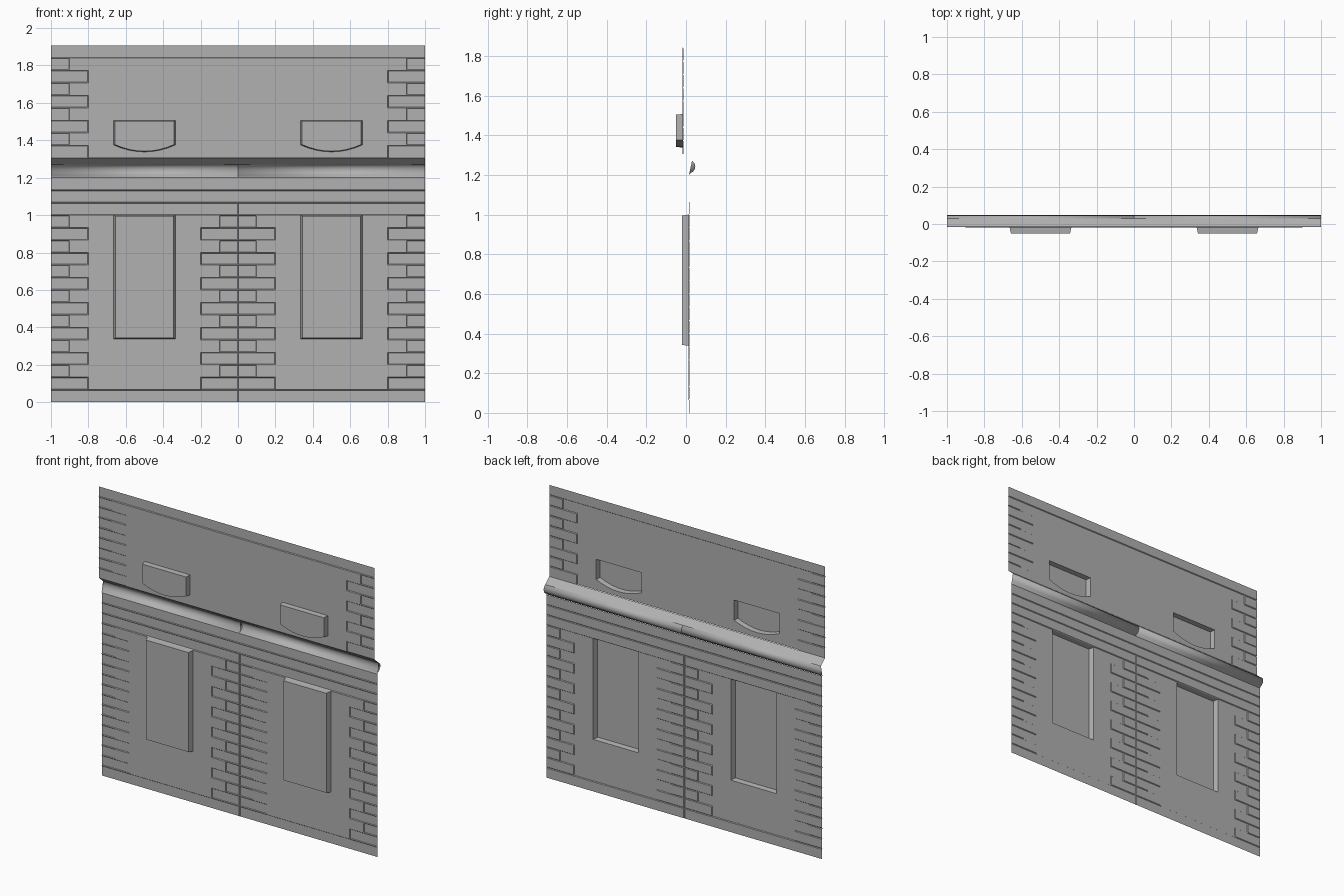
import bpy, bmesh, math

if "Cube" in bpy.data.objects:
    bpy.data.objects.remove(bpy.data.objects["Cube"])

R = 1 / 15          # brick row height
J = 0.004           # brick bevel width
RAISE = 0.005       # how far bricks stand proud of the wall
INSET = 0.033       # window recess depth

GREY = bpy.data.materials.new("dark_grey")
GREY.diffuse_color = (0.44, 0.44, 0.44, 1)
GREY.use_nodes = True
GREY.node_tree.nodes["Principled BSDF"].inputs["Base Color"].default_value = GREY.diffuse_color


def finish(name, bm, smooth=False):
    bmesh.ops.remove_doubles(bm, verts=bm.verts, dist=1e-5)
    for f in bm.faces:
        f.smooth = smooth
    me = bpy.data.meshes.new(name)
    bm.to_mesh(me)
    bm.free()
    me.materials.append(GREY)
    ob = bpy.data.objects.new(name, me)
    bpy.context.collection.objects.link(ob)
    return ob


def face(bm, pts):
    return bm.faces.new([bm.verts.new(p) for p in pts])


def wall(name, y, z0, bricks, lines, rows, win):
    """Single sheet with raised, bevelled bricks given as (x0, x1, z0, z1)."""
    wx0, wx1, wz0, wz1 = win
    ztop = z0 + rows * R
    xs = {-1.0, 1.0, wx0, wx1, -wx0, -wx1}
    for v in lines:
        for o in (-J, 0, J):
            xs |= {v + o, -v + o}
    zs = {z0, ztop, wz0, wz1}
    for k in range(1, rows):
        zs |= {z0 + k * R + o for o in (-J, 0, J)}

    def tidy(s):
        return sorted({round(v, 5) for v in s})
    xs, zs = tidy(xs), tidy(zs)
    e = 1e-4

    def height(x, z):
        touch = 0
        for a, b, c, d in bricks:
            # bricks run straight out past the outer edges of the wall
            a, b = (a - 1 if a <= -1 else a), (b + 1 if b >= 1 else b)
            c, d = (c - 1 if c <= z0 else c), (d + 1 if d >= ztop - e else d)
            if a + e < x < b - e and c + e < z < d - e:
                return RAISE
            if a - e < x < b + e and c - e < z < d + e:
                touch += 1
        return RAISE * 0.3 if touch > 1 else 0

    bm = bmesh.new()
    grid = [[bm.verts.new((x, y + height(x, z), z)) for z in zs] for x in xs]
    for i in range(len(xs) - 1):
        for j in range(len(zs) - 1):
            mx, mz = abs(xs[i] + xs[i + 1]) / 2, (zs[j] + zs[j + 1]) / 2
            if wx0 < mx < wx1 and wz0 < mz < wz1:
                continue
            bm.faces.new([grid[i][j], grid[i][j + 1], grid[i + 1][j + 1], grid[i + 1][j]])
    finish(name, bm)


def recess(name, y, cx, outline, taper, fill_z=None):
    """Sunken window pane with tapered sides; outline is (x, z) about cx."""
    bm = bmesh.new()
    zc = (min(p[1] for p in outline) + max(p[1] for p in outline)) / 2
    hx = max(p[0] for p in outline)
    hz = max(p[1] for p in outline) - zc
    outer = [(cx + x, y, z) for x, z in outline]
    inner = [(cx + x * (1 - taper / hx), y - INSET, zc + (z - zc) * (1 - taper / 2 / hz))
             for x, z in outline]
    n = len(outer)
    for k in range(n):
        m = (k + 1) % n
        face(bm, [outer[k], inner[k], inner[m], outer[m]])
    face(bm, inner[::-1])
    # wall left under the curved sill
    if fill_z is not None:
        for p, q in zip(outer[1:-2], outer[2:-1]):
            face(bm, [p, q, (q[0], y, fill_z), (p[0], y, fill_z)][::-1])
    finish(name, bm)


def quoin(edge, into, z, wide):
    """One brick starting at x = edge and running in direction into."""
    end = edge + into * (0.2 if wide else 0.1)
    return (min(edge, end), max(edge, end), z, z + R)


# lower wall: plinth, quoins on both bays, three bands on top
LY = 0.013
low = []
for r in range(18):
    z = r * R
    if r > 15:
        low.append((-1, 1, z, z + R))
    elif r in (0, 15):
        low += [(-1, 0, z, z + R), (0, 1, z, z + R)]
    else:
        for edge, into in ((-1, 1), (0, -1), (0, 1), (1, -1)):
            low.append(quoin(edge, into, z, r % 2 == 1))
wall("lower_wall", LY, 0.0, low, (0, 0.1, 0.2, 0.8, 0.9), 18, (0.335, 0.665, 0.338, 1.0))

# upper wall: quoins at both ends, one band on top
UY, UZ = -0.018, 1.3067
up = [(-1, 1, UZ + 8 * R, UZ + 9 * R)]
for r in range(8):
    for edge in (-1, 1):
        up.append(quoin(edge, -edge, UZ + r * R, r % 2 == 0))
wall("upper_wall", UY, UZ, up, (0.8, 0.9), 9, (0.335, 0.665, 1.335, 1.507))

# window recesses
rect = [(-0.165, 1.0), (-0.165, 0.338), (0.165, 0.338), (0.165, 1.0)]
arch = [(-0.165, 1.507)]
for k in range(9):
    t = k / 4 - 1
    arch.append((0.165 * t, 1.338 + 0.037 * t * t))
arch.append((0.165, 1.507))
for side, cx in (("left", -0.5), ("right", 0.5)):
    recess("lower_window_" + side, LY, cx, rect, 0.01)
    recess("upper_window_" + side, UY, cx, arch, 0.007, 1.335)

# rounded cornice: two smooth lengths with capped ends
prof = [(0.015, 1.2), (0.022, 1.209), (0.034, 1.215), (0.043, 1.226),
        (0.047, 1.241), (0.045, 1.255), (0.038, 1.265), (0.03, 1.27)]
for side, x0, x1 in (("left", -1, 0), ("right", 0, 1)):
    bm = bmesh.new()
    for p, q in zip(prof, prof[1:]):
        face(bm, [(x1, *p), (x1, *q), (x0, *q), (x0, *p)])
    face(bm, [(x0, *p) for p in prof][::-1])
    face(bm, [(x1, *p) for p in prof])
    bmesh.ops.remove_doubles(bm, verts=bm.verts, dist=1e-5)
    bmesh.ops.recalc_face_normals(bm, faces=bm.faces)
    if sum(f.normal.y for f in bm.faces) < 0:
        bmesh.ops.reverse_faces(bm, faces=bm.faces)
    finish("cornice_" + side, bm, True)

# sloped ledge from cornice back to upper wall
bm = bmesh.new()
face(bm, [(1, 0.03, 1.27), (1, UY + RAISE, UZ), (-1, UY + RAISE, UZ), (-1, 0.03, 1.27)])
finish("sloped_ledge", bm)
